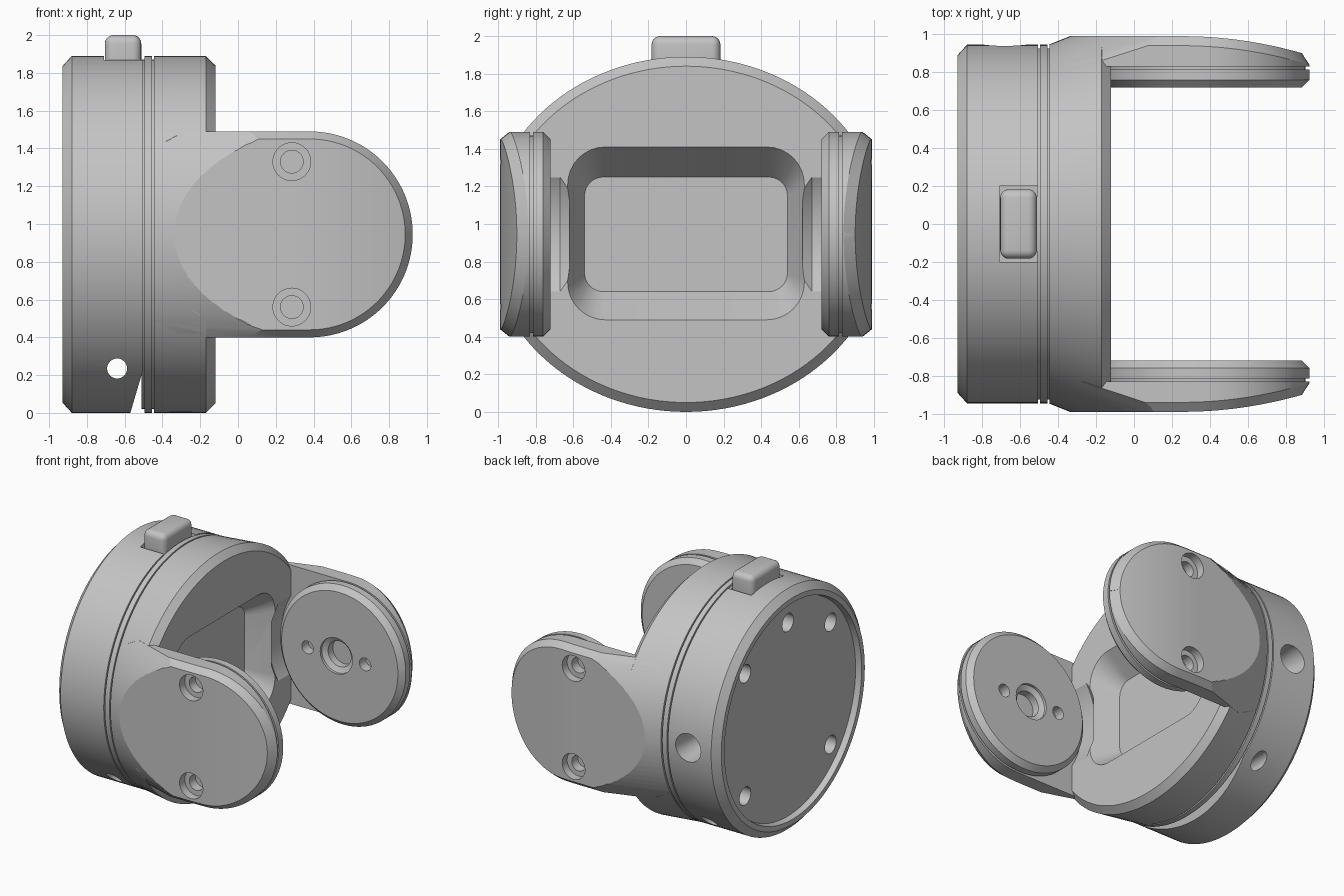
import bpy, bmesh
from math import sin, cos, pi, radians, sqrt

cube = bpy.data.objects.get("Cube")
if cube:
    bpy.data.objects.remove(cube)

grey = bpy.data.materials.new("light_grey")
grey.use_nodes = True
grey.diffuse_color = (0.55, 0.55, 0.55, 1)
grey.node_tree.nodes["Principled BSDF"].inputs["Base Color"].default_value = grey.diffuse_color

R = 0.945          # drum radius and centre height
PAD_X, PAD_R = 0.38, 0.545
SEG = 128


def loft(name, rings):
    """Skin a stack of equal-length point rings and cap both ends."""
    bm = bmesh.new()
    rows = [[bm.verts.new(p) for p in ring] for ring in rings]
    n = len(rows[0])
    for a, b in zip(rows, rows[1:]):
        for i in range(n):
            j = (i + 1) % n
            bm.faces.new((a[i], a[j], b[j], b[i]))
    bm.faces.new(rows[0])
    bm.faces.new(rows[-1])
    bmesh.ops.recalc_face_normals(bm, faces=bm.faces)
    mesh = bpy.data.meshes.new(name)
    bm.to_mesh(mesh)
    bm.free()
    mesh.materials.append(grey)
    obj = bpy.data.objects.new(name, mesh)
    bpy.context.collection.objects.link(obj)
    return obj


def ring_x(x, ry, rz, y=0, z=R, n=SEG):
    return [(x, y + ry * cos(2 * pi * i / n), z + rz * sin(2 * pi * i / n)) for i in range(n)]


def ring_y(y, r, x, z, n=96):
    return [(x + r * cos(2 * pi * i / n), y, z + r * sin(2 * pi * i / n)) for i in range(n)]


def lathe_x(name, profile, **kw):
    return loft(name, [ring_x(x, r, r, **kw) for x, r in profile])


def lathe_y(name, profile, x, z=R, n=96):
    return loft(name, [ring_y(y, r, x, z, n) for y, r in profile])


def block(name, x0, x1, y0, y1, z0, z1):
    return loft(name, [[(x, y0, z0), (x, y1, z0), (x, y1, z1), (x, y0, z1)] for x in (x0, x1)])


def rounded_rect(x, half_y, z0, z1, r, n=8):
    pts = []
    corners = [(half_y - r, z1 - r), (r - half_y, z1 - r), (r - half_y, z0 + r), (half_y - r, z0 + r)]
    for k, (cy, cz) in enumerate(corners):
        for i in range(n + 1):
            t = pi / 2 * (k + i / n)
            pts.append((x, cy + r * cos(t), cz + r * sin(t)))
    return pts


def bake(obj):
    dg = bpy.context.evaluated_depsgraph_get()
    obj.data = bpy.data.meshes.new_from_object(obj.evaluated_get(dg))
    obj.modifiers.clear()


def cut(obj, *cutters, op='DIFFERENCE'):
    for c in cutters:
        mod = obj.modifiers.new("cut", 'BOOLEAN')
        mod.operation, mod.object, mod.solver = op, c, 'EXACT'
        bake(obj)
        bpy.data.objects.remove(c)


def flare(x):
    """Half width of the body, which widens toward the arms."""
    return R + 0.4 * (x + 0.45)


# Rear drum with recessed back face
drum = lathe_x("rear_drum", [(-0.885, 0.84), (-0.93, 0.85), (-0.93, 0.89), (-0.88, R), (-0.505, R)])
cut(drum,
    lathe_y("cross_pin_hole", [(-1.1, 0.053), (1.1, 0.053)], -0.64, 0.235, 40),
    lathe_y("side_port", [(0.7, 0.085), (0.91, 0.11), (1.1, 0.11)], -0.68, R, 48),
    loft("bottom_relief", [[(-0.505, y, 0.22), (-0.573, y, -0.01), (-0.4, y, -0.01), (-0.4, y, 0.22)]
                           for y in (-1, 1)]),
    block("button_slot", -0.71, -0.49, -0.2, 0.2, 1.8, 2.1))

# Screw holes in the back face
for y, z in [(s * 0.53, t * 0.48) for s in (-1, 1) for t in (-1, 1)] + [(0, 0.68)]:
    cut(drum, lathe_x("back_hole", [(-1, 0.07), (-0.8, 0.07), (-0.8, 0.04), (-0.7, 0.04)],
                      y=y, z=R + z, n=32))

# Seam ring between drum and hub
lathe_x("seam_core", [(-0.51, 0.925), (-0.44, 0.925)])
lathe_x("seam_ring", [(-0.495, R), (-0.455, R)])

# Release button
button = block("release_button", -0.705, -0.512, -0.183, 0.183, 1.78, 2.0)
mod = button.modifiers.new("round", 'BEVEL')
mod.width, mod.segments = 0.045, 5
bake(button)

# Flared hub with tapered pocket and pad clearances
hub = loft("front_hub", [ring_x(-0.445, R, R), ring_x(-0.17, flare(-0.17), R),
                         ring_x(-0.12, flare(-0.17) - 0.05, R - 0.05)])
cut(hub, block("hub_sides", -1, 1, -0.93, 0.93, -1, 3), op='INTERSECT')
cut(hub, loft("pocket", [rounded_rect(-0.32, 0.54, 0.64, 1.25, 0.1),
                         rounded_rect(-0.12, 0.63, 0.49, 1.41, 0.2),
                         rounded_rect(-0.05, 0.63, 0.49, 1.41, 0.2)]))
for s in (-1, 1):
    cut(hub, lathe_y("clearance", [(s * 0.62, 0.55), (s * 0.67, 0.585), (s * 0.84, 0.585)], PAD_X))


def cap_y(x):
    """Outer face of an arm: flat, then curving gently inward."""
    return 0.99 - max(0, x - 0.25) ** 2 / 4.5


def arm_column(xo, ho, xi, hi, s):
    yo, yi = cap_y(xo) - 0.05, cap_y(xi)
    return [(xo, s * 0.83, R - ho), (xo, s * yo, R - ho), (xi, s * yi, R - hi),
            (xi, s * yi, R + hi), (xo, s * yo, R + ho), (xo, s * 0.83, R + ho)]


# Arms, inner pads and their screw holes
inner = PAD_R - 0.04
for s, side in ((-1, "right"), (1, "left")):
    cols = [arm_column(x, PAD_R, x, inner, s) for x in (-0.445, 0.0, 0.25, 0.31)]
    for i in range(41):
        t = pi / 2 * (1 - i / 40) + 0.015 * i / 40
        cols.append(arm_column(PAD_X + PAD_R * cos(t), PAD_R * sin(t),
                               PAD_X + inner * cos(t), inner * sin(t), s))
    arm = loft(side + "_arm", cols)
    cut(arm, loft("flare_limit", [ring_x(x, flare(x), R) for x in (-0.45, 1.1)]), op='INTERSECT')
    for z in (0.56, 1.33):
        cut(arm, lathe_y("arm_screw_hole", [(s * 0.85, 0.06), (s * 0.925, 0.06),
                                            (s * 0.925, 0.1), (s * 1.1, 0.1)], 0.285, z, 48))

    pad = lathe_y(side + "_pad", [(s * 0.72, inner), (s * 0.76, PAD_R), (s * 0.815, PAD_R),
                                  (s * 0.815, PAD_R - 0.02), (s * 0.835, PAD_R - 0.02)], PAD_X)
    cut(pad, lathe_y("pad_bore", [(s * 0.65, 0.14), (s * 0.74, 0.14), (s * 0.76, 0.1), (s * 0.82, 0.1)],
                     PAD_X - 0.03, R, 48))
    for dx in (-0.25, 0.25):
        cut(pad, lathe_y("pad_pin_hole", [(s * 0.65, 0.05), (s * 0.8, 0.05)], PAD_X - 0.03 + dx, R, 32))

# Smooth round surfaces, keep machined edges sharp
bpy.ops.object.select_all(action='DESELECT')
for obj in bpy.context.scene.objects:
    if obj.type == 'MESH':
        obj.select_set(True)
        bpy.context.view_layer.objects.active = obj
bpy.ops.object.shade_smooth_by_angle(angle=radians(20))
